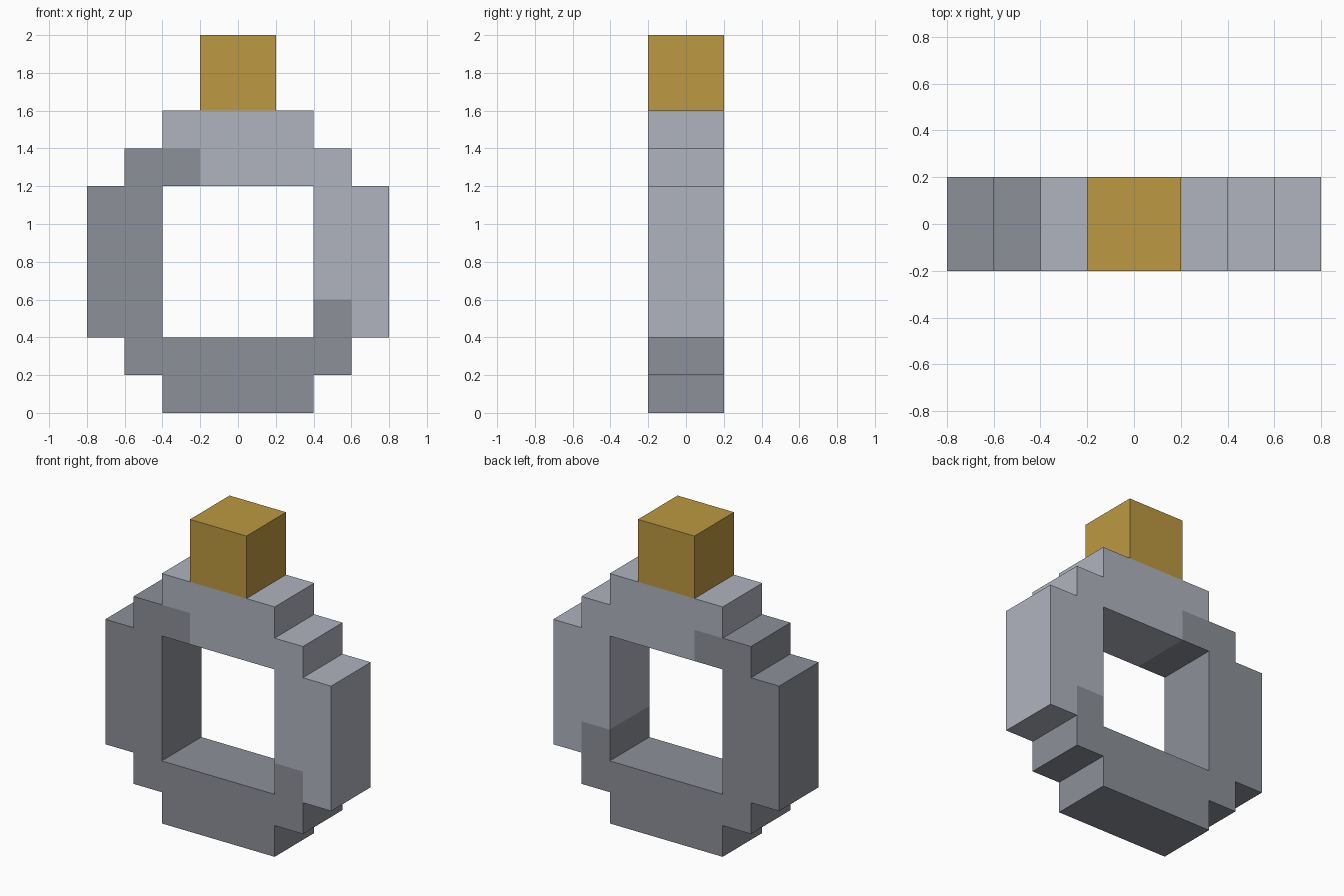
import bpy
import bmesh

cube = bpy.data.objects.get("Cube")
if cube:
    bpy.data.objects.remove(cube, do_unlink=True)

CELL = 0.2
DEPTH = 0.2  # half thickness of the ring


def srgb(c):
    c /= 255
    return c / 12.92 if c <= 0.04045 else ((c + 0.055) / 1.055) ** 2.4


def material(name, rgb):
    colour = (*[srgb(c) for c in rgb], 1)
    mat = bpy.data.materials.new(name)
    mat.use_nodes = True
    mat.diffuse_color = colour
    bsdf = mat.node_tree.nodes["Principled BSDF"]
    bsdf.inputs["Base Color"].default_value = colour
    bsdf.inputs["Roughness"].default_value = 0.8
    return mat


def build_blocks(name, rows, materials, base_z):
    """Extrude a block pattern (top row first) into one closed, welded mesh."""
    cells = {}
    for r, row in enumerate(reversed(rows)):
        for c, key in enumerate(row):
            if key in materials:
                cells[c - len(row) // 2, r] = key
    keys = list(materials)
    bm = bmesh.new()

    def quad(points, key):
        face = bm.faces.new([bm.verts.new((x * CELL, y, base_z + z * CELL))
                             for x, y, z in points])
        face.material_index = keys.index(key)

    for (x, z), key in cells.items():
        corners = [(x, z), (x + 1, z), (x + 1, z + 1), (x, z + 1)]
        # front and back
        quad([(a, -DEPTH, b) for a, b in corners], key)
        quad([(a, DEPTH, b) for a, b in reversed(corners)], key)
        # sides, only where the neighbouring block is empty
        for i, step in enumerate([(0, -1), (1, 0), (0, 1), (-1, 0)]):
            if (x + step[0], z + step[1]) not in cells:
                (a, b), (c, d) = corners[i], corners[(i + 1) % 4]
                quad([(c, -DEPTH, d), (a, -DEPTH, b), (a, DEPTH, b), (c, DEPTH, d)], key)

    bmesh.ops.remove_doubles(bm, verts=bm.verts, dist=0.0001)
    bmesh.ops.recalc_face_normals(bm, faces=bm.faces)
    # merge flat areas of the same colour
    bmesh.ops.dissolve_limit(bm, angle_limit=0.01, verts=bm.verts, edges=bm.edges,
                             delimit={'MATERIAL'})
    mesh = bpy.data.meshes.new(name)
    bm.to_mesh(mesh)
    bm.free()
    for mat in materials.values():
        mesh.materials.append(mat)
    obj = bpy.data.objects.new(name, mesh)
    bpy.context.collection.objects.link(obj)
    return obj


light = material("light_silver", (176, 179, 191))
dark = material("dark_silver", (140, 144, 152))
gold = material("gold", (188, 153, 65))

# Stepped ring band, L = light silver, D = dark silver
build_blocks("ring_band", [
    "  LLLL  ",
    " DDLLLL ",
    "DD    LL",
    "DD    LL",
    "DD    LL",
    "DD    DL",
    " DDDDDD ",
    "  DDDD  ",
], {"L": light, "D": dark}, 0)

# Gem block on top of the band
build_blocks("gem", ["GG", "GG"], {"G": gold}, 8 * CELL)
